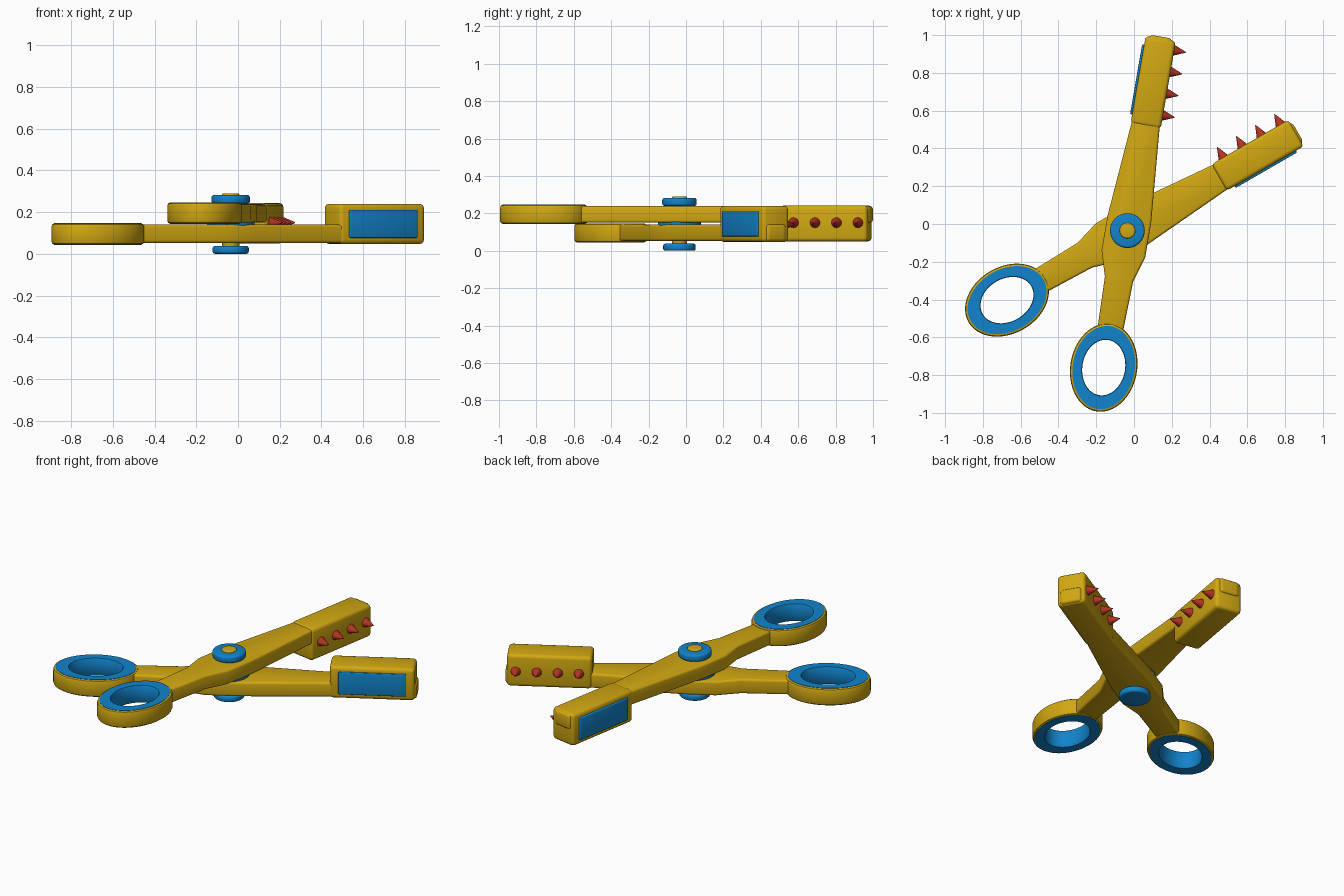
import bpy, bmesh, math
from mathutils import Matrix, Vector

if "Cube" in bpy.data.objects:
    bpy.data.objects.remove(bpy.data.objects["Cube"])


def material(name, rgb):
    m = bpy.data.materials.new(name)
    m.diffuse_color = (*rgb, 1)
    m.use_nodes = True
    m.node_tree.nodes["Principled BSDF"].inputs["Base Color"].default_value = m.diffuse_color
    return m


GOLD = material("golden yellow", (0.64, 0.39, 0.006))
BLUE = material("bright blue", (0.006, 0.23, 0.60))
RED = material("brick red", (0.46, 0.033, 0.017))

PIVOT = Vector((-0.035, -0.035, 0.145))


def finish(name, bm, mat, matrix):
    """Turn a bmesh into a smooth-shaded object with sharp edges kept."""
    bmesh.ops.recalc_face_normals(bm, faces=bm.faces)
    me = bpy.data.meshes.new(name)
    bm.to_mesh(me)
    bm.free()
    me.materials.append(mat)
    ob = bpy.data.objects.new(name, me)
    bpy.context.collection.objects.link(ob)
    ob.matrix_world = matrix
    bpy.ops.object.select_all(action='DESELECT')
    ob.select_set(True)
    bpy.context.view_layer.objects.active = ob
    bpy.ops.object.shade_smooth_by_angle(angle=math.radians(40))
    return ob


def round_edges(bm, width, segments=3):
    bm.normal_update()
    edges = [e for e in bm.edges if e.calc_face_angle(0) > math.radians(30)]
    bmesh.ops.bevel(bm, geom=edges, offset=width, segments=segments,
                    profile=0.5, affect='EDGES', clamp_overlap=True)


def prism(name, outline, z0, z1, bevel, mat, matrix):
    """Extrude an outline upward and round its edges."""
    bm = bmesh.new()
    face = bm.faces.new([bm.verts.new((x, y, z0)) for x, y in outline])
    up = bmesh.ops.extrude_face_region(bm, geom=[face])
    for v in up["geom"]:
        if isinstance(v, bmesh.types.BMVert):
            v.co.z = z1
    bmesh.ops.recalc_face_normals(bm, faces=bm.faces)
    round_edges(bm, bevel)
    return finish(name, bm, mat, matrix)


def box(name, x0, x1, y0, y1, z0, z1, bevel, mat, matrix):
    return prism(name, [(x0, y0), (x1, y0), (x1, y1), (x0, y1)],
                 z0, z1, bevel, mat, matrix)


def lathe(name, profile, mat, matrix, closed=False, n=48):
    """Sweep (x radius, y radius, z) points round the z axis."""
    bm = bmesh.new()
    rings = []
    for a, b, z in profile:
        rings.append([bm.verts.new((a * math.cos(t), b * math.sin(t), z))
                      for t in (2 * math.pi * i / n for i in range(n))])
    pairs = list(zip(rings, rings[1:]))
    if closed:
        pairs.append((rings[-1], rings[0]))
    else:
        bm.faces.new(rings[0])
        bm.faces.new(rings[-1])
    for r, s in pairs:
        for i in range(n):
            j = (i + 1) % n
            bm.faces.new((r[i], r[j], s[j], s[i]))
    return finish(name, bm, mat, matrix)


def disc(name, r, z0, z1, bevel, mat):
    """Round plate with softened rims, centred on the pivot."""
    arc = [(bevel * (1 - math.sin(t)), bevel * (1 - math.cos(t)))
           for t in (0, math.pi / 6, math.pi / 3, math.pi / 2)]
    prof = [(r - i, r - i, z0 + h) for i, h in arc]
    prof += [(r - i, r - i, z1 - h) for i, h in reversed(arc)]
    lathe(name, prof, mat, Matrix.Translation((PIVOT.x, PIVOT.y, 0)))


def build_half(label, angle, flip):
    """One arm along local +x; the second is turned over about its own axis."""
    m = (Matrix.Translation(PIVOT) @ Matrix.Rotation(math.radians(angle), 4, 'Z')
         @ Matrix.Rotation(math.pi if flip else 0, 4, 'X'))

    # arm bar, widest around the pivot and running through the jaw
    side = [(-0.57, 0.067), (-0.26, 0.076), (-0.125, 0.117), (0.06, 0.117),
            (0.56, 0.076), (1.015, 0.072), (1.042, 0.052)]
    outline = [(x, -y) for x, y in side] + [(x, y) for x, y in reversed(side)]
    prism(label + "_arm", outline, 0.005, 0.093, 0.013, GOLD, m)

    # jaw block
    box(label + "_jaw", 0.561, 1.032, -0.082, 0.08, -0.095, 0.098, 0.02, GOLD, m)
    # coloured panel on the outer side of the jaw
    box(label + "_jaw_panel", 0.61, 0.985, 0.07, 0.091, -0.066, 0.068, 0.005, BLUE, m)

    # teeth on the inner side of the jaw
    for i in range(4):
        bm = bmesh.new()
        bmesh.ops.create_cone(bm, cap_ends=True, segments=16, radius1=0.031,
                              radius2=0.002, depth=0.07)
        place = (m @ Matrix.Translation((0.633 + 0.1165 * i, -0.109, 0.005))
                 @ Matrix.Rotation(math.pi / 2, 4, 'X'))
        finish(f"{label}_tooth_{i + 1}", bm, RED, place)

    # finger ring with a coloured lining
    c = m @ Matrix.Translation((-0.736, 0, 0))
    a, b = 0.235, 0.177
    lathe(label + "_finger_ring",
          [(a - 0.045, b - 0.045, 0), (a - 0.012, b - 0.012, 0),
           (a - 0.004, b - 0.004, 0.004), (a, b, 0.014), (a, b, 0.086),
           (a - 0.004, b - 0.004, 0.096), (a - 0.012, b - 0.012, 0.1),
           (a - 0.045, b - 0.045, 0.1)], GOLD, c, closed=True, n=64)
    lathe(label + "_ring_lining",
          [(0.151, 0.116, -0.002), (0.222, 0.164, -0.002),
           (0.222, 0.164, 0.102), (0.151, 0.116, 0.102),
           (0.148, 0.113, 0.098), (0.148, 0.113, 0.002)],
          BLUE, c, closed=True, n=64)


build_half("upper", 80.2, False)
build_half("lower", 30.0, True)

# pivot: top and bottom washers, spacer between the arms, pin
disc("bottom_washer", 0.087, 0.0, 0.038, 0.012, BLUE)
disc("spacer", 0.114, 0.13, 0.16, 0.008, BLUE)
disc("top_washer", 0.092, 0.24, 0.282, 0.012, BLUE)
disc("pivot_pin", 0.041, 0.02, 0.29, 0.006, GOLD)
